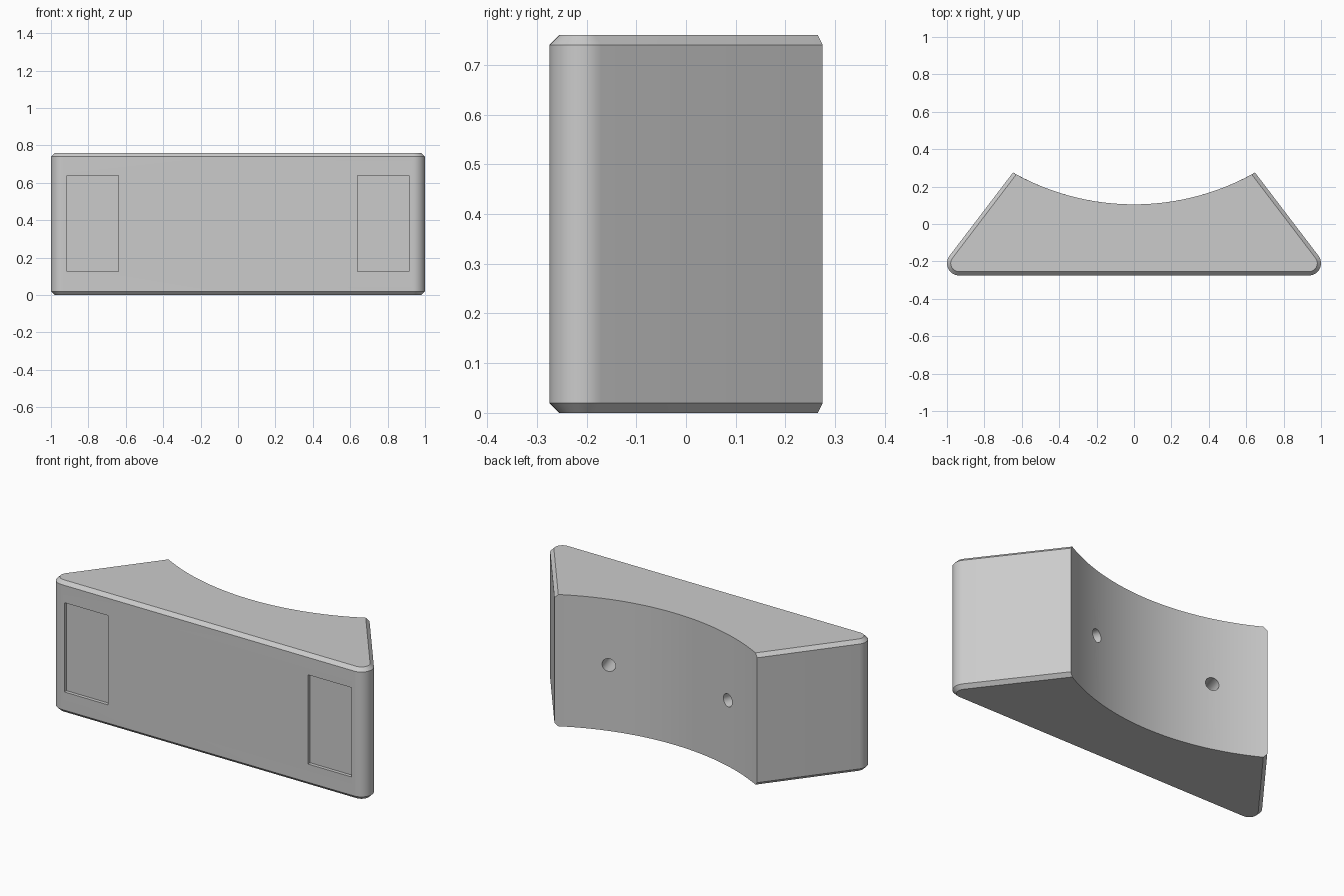
import bpy, bmesh, math
from mathutils import Vector, Matrix

cube = bpy.data.objects.get("Cube")
if cube:
    bpy.data.objects.remove(cube, do_unlink=True)

HEIGHT, CHAMFER = 0.76, 0.02
FRONT_Y, TIP = -0.275, Vector((0.647, 0.275))
FILLET = 0.065
ARC_LOW = 0.105                                   # back surface at x = 0
ARC_R = (TIP.x ** 2 + (TIP.y - ARC_LOW) ** 2) / (2 * (TIP.y - ARC_LOW))
ARC_C = Vector((0, ARC_LOW + ARC_R))
CORNER = Vector((1 - FILLET, FRONT_Y + FILLET))   # centre of the rounded corner

# Direction of the slanted side, tangent to the rounded corner
to_tip = TIP - CORNER
side_angle = math.atan2(to_tip.y, to_tip.x) - math.acos(FILLET / to_tip.length)
side_dir = Vector((-math.sin(side_angle), math.cos(side_angle)))

grey = bpy.data.materials.new("light_grey")
grey.use_nodes = True
grey.diffuse_color = (0.6, 0.6, 0.6, 1)
grey.node_tree.nodes["Principled BSDF"].inputs["Base Color"].default_value = (0.6, 0.6, 0.6, 1)


def outline(inset, fillet_steps=12, arc_steps=48):
    """Plan outline with the front and sides moved inward by inset."""
    r = FILLET - inset
    right = []
    for i in range(fillet_steps + 1):
        a = -math.pi / 2 + (side_angle + math.pi / 2) * i / fillet_steps
        right.append(CORNER + r * Vector((math.cos(a), math.sin(a))))
    # Follow the side until it meets the concave back
    d = right[-1] - ARC_C
    b = d.dot(side_dir)
    tip = right[-1] + side_dir * (-b - math.sqrt(b * b - d.length_squared + ARC_R ** 2))
    half = math.asin(tip.x / ARC_R)
    arc = []
    for i in range(arc_steps + 1):
        a = half * (1 - 2 * i / arc_steps)
        arc.append(ARC_C + ARC_R * Vector((math.sin(a), -math.cos(a))))
    left = [Vector((-p.x, p.y)) for p in reversed(right)]
    return right + arc + left


def finish(bm, name):
    bmesh.ops.recalc_face_normals(bm, faces=bm.faces)
    mesh = bpy.data.meshes.new(name)
    bm.to_mesh(mesh)
    bm.free()
    obj = bpy.data.objects.new(name, mesh)
    mesh.materials.append(grey)
    bpy.context.collection.objects.link(obj)
    return obj


# Block body: stacked outlines with chamfered top and bottom
bm = bmesh.new()
rings = []
for inset, z in ((CHAMFER, 0), (0, CHAMFER), (0, HEIGHT - CHAMFER), (CHAMFER, HEIGHT)):
    rings.append([bm.verts.new((p.x, p.y, z)) for p in outline(inset)])
for low, high in zip(rings, rings[1:]):
    for i in range(len(low)):
        j = (i + 1) % len(low)
        bm.faces.new((low[i], low[j], high[j], high[i]))
bm.faces.new(rings[0])
bm.faces.new(rings[-1])
block = finish(bm, "curved_block")

cutters = []
for side in (-1, 1):
    # Shallow rectangular front recess
    bm = bmesh.new()
    size = Matrix.Diagonal((0.277, 0.04, 0.515, 1))
    bmesh.ops.create_cube(bm, size=1, matrix=Matrix.Translation((side * 0.777, FRONT_Y, 0.3825)) @ size)
    cutters.append(finish(bm, "recess_cutter"))

    # Round hole, square to the concave back
    bm = bmesh.new()
    a = math.asin(side * 0.38 / ARC_R)
    outward = Vector((-math.sin(a), math.cos(a), 0))
    spot = Vector((ARC_R * math.sin(a), ARC_C.y - ARC_R * math.cos(a), HEIGHT / 2))
    turn = outward.to_track_quat('Z', 'Y').to_matrix().to_4x4()
    bmesh.ops.create_cone(bm, cap_ends=True, segments=32, radius1=0.037, radius2=0.037,
                          depth=0.3, matrix=Matrix.Translation(spot) @ turn)
    cutters.append(finish(bm, "hole_cutter"))

# Cut the recesses and holes, then drop the cutters
bpy.context.view_layer.objects.active = block
for cutter in cutters:
    cutter.hide_render = True
    mod = block.modifiers.new("cut", 'BOOLEAN')
    mod.operation = 'DIFFERENCE'
    mod.solver = 'EXACT'
    mod.object = cutter
    bpy.ops.object.modifier_apply(modifier=mod.name)
    bpy.data.objects.remove(cutter, do_unlink=True)

bpy.ops.object.select_all(action='DESELECT')
block.select_set(True)
bpy.ops.object.shade_smooth_by_angle(angle=math.radians(25))
